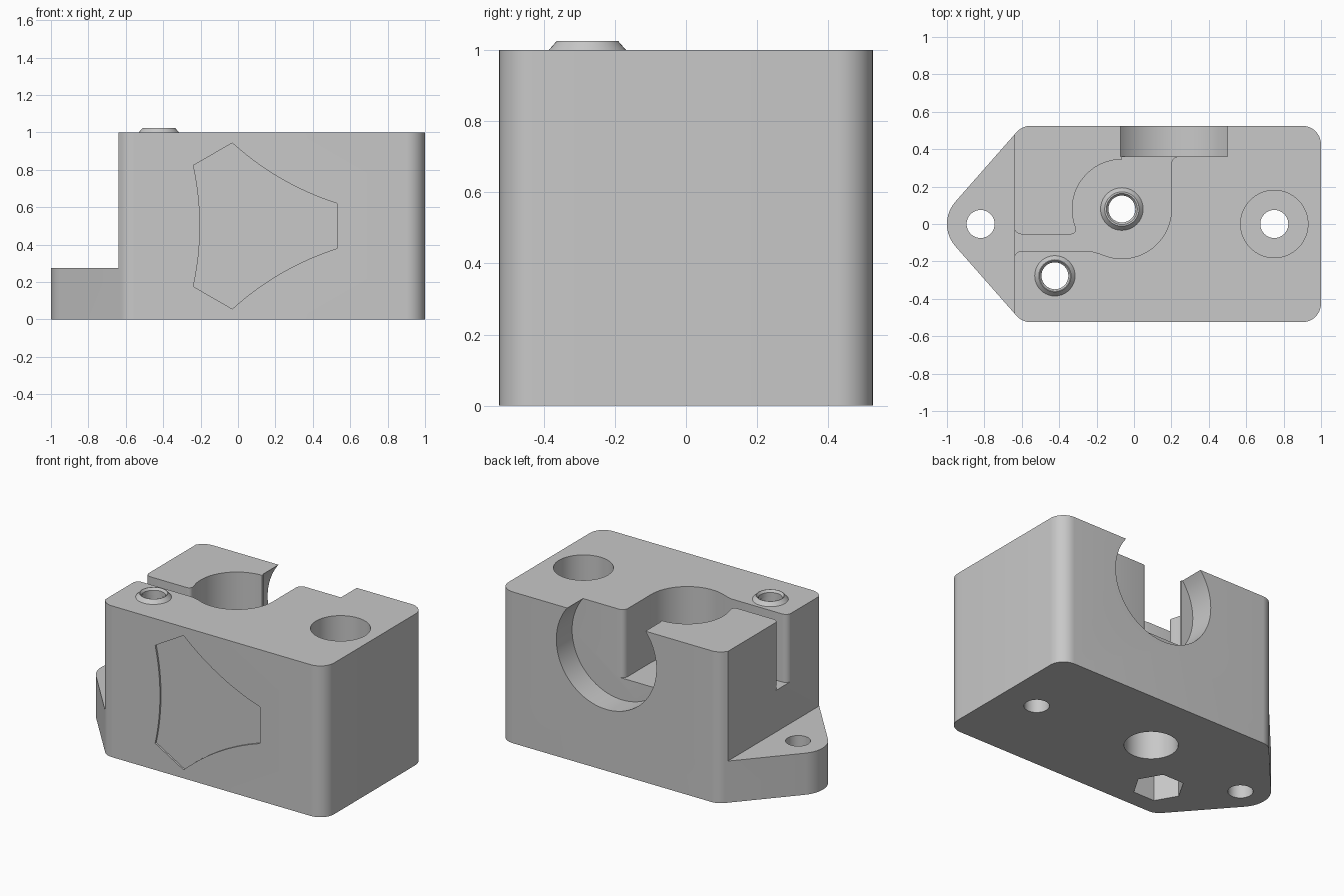
import bpy, bmesh
from math import sin, cos, pi, radians, tan
from mathutils import Matrix, Vector

if "Cube" in bpy.data.objects:
    bpy.data.objects.remove(bpy.data.objects["Cube"])

grey = bpy.data.materials.new("light_grey_plastic")
grey.use_nodes = True
grey.diffuse_color = (0.58, 0.58, 0.58, 1)
grey.node_tree.nodes["Principled BSDF"].inputs["Base Color"].default_value = (0.58, 0.58, 0.58, 1)


def arc(cx, cy, r, a0=0, a1=360, n=64):
    """Points along an arc; a full turn leaves out the repeated last point."""
    count = n if a1 - a0 == 360 else n + 1
    steps = [radians(a0 + (a1 - a0) * i / n) for i in range(count)]
    return [(cx + r * cos(a), cy + r * sin(a)) for a in steps]


def fillet(corners, n=10):
    """Closed outline from (x, y) or (x, y, radius) corners."""
    out = []
    for i, c in enumerate(corners):
        p = Vector(c[:2])
        if len(c) == 2:
            out.append(tuple(p))
            continue
        u = (Vector(corners[i - 1][:2]) - p).normalized()
        v = (Vector(corners[(i + 1) % len(corners)][:2]) - p).normalized()
        half = u.angle(v) / 2
        centre = p + (u + v).normalized() * (c[2] / sin(half))
        start = p + u * (c[2] / tan(half)) - centre
        end = p + v * (c[2] / tan(half)) - centre
        sweep = pi - 2 * half
        for k in range(n + 1):
            t = k / n
            d = (start * sin((1 - t) * sweep) + end * sin(t * sweep)) / sin(sweep)
            out.append(tuple(centre + d))
    return out


def finish(name, bm):
    bmesh.ops.recalc_face_normals(bm, faces=bm.faces)
    mesh = bpy.data.meshes.new(name)
    bm.to_mesh(mesh)
    bm.free()
    mesh.materials.append(grey)
    ob = bpy.data.objects.new(name, mesh)
    bpy.context.collection.objects.link(ob)
    return ob


def prism(name, outline, lo, hi, axis="z"):
    """Extrude an outline along z, or an x-z outline along y."""
    bm = bmesh.new()
    place = (lambda a, b, h: (a, b, h)) if axis == "z" else (lambda a, b, h: (a, h, b))
    low = [bm.verts.new(place(a, b, lo)) for a, b in outline]
    high = [bm.verts.new(place(a, b, hi)) for a, b in outline]
    bm.faces.new(low)
    bm.faces.new(high)
    for i in range(len(low)):
        bm.faces.new((low[i - 1], low[i], high[i], high[i - 1]))
    return finish(name, bm)


def activate(ob):
    bpy.ops.object.select_all(action="DESELECT")
    ob.select_set(True)
    bpy.context.view_layer.objects.active = ob


def volume(mesh):
    bm = bmesh.new()
    bm.from_mesh(mesh)
    result = bm.calc_volume()
    bm.free()
    return result


def cut(target, outline, lo, hi, axis="z"):
    """Subtract a prism, trying the next solver if one loses the solid."""
    tool = prism("cutter", outline, lo, hi, axis)
    tool.hide_render = True
    before = target.data.copy()
    activate(target)
    for solver in ("EXACT", "MANIFOLD", "FLOAT"):
        mod = target.modifiers.new("cut", "BOOLEAN")
        mod.operation, mod.solver, mod.object = "DIFFERENCE", solver, tool
        bpy.ops.object.modifier_apply(modifier=mod.name)
        if 0.5 * volume(before) < volume(target.data) < volume(before):
            break
        target.data = before.copy()
    bpy.data.objects.remove(tool)


# Block with a pointed mounting flange
footprint = fillet([(1, -0.525, 0.1), (1, 0.525, 0.1), (-0.598, 0.525, 0.1),
                    (-1.06, 0, 0.18), (-0.598, -0.525, 0.1)])
body = prism("clamp_body", footprint, 0, 1)
cut(body, [(-1.2, -0.7), (-0.64, -0.7), (-0.64, 0.7), (-1.2, 0.7)], 0.275, 1.2)

# Round recess in the back wall
cut(body, arc(0.215, 0.772, 0.366, n=80), 0.36, 0.7, "y")

# Round pocket with its side channel and back slot
FLOOR = 0.55
px, py = -0.065, 0.08
pocket = fillet(
    [(-0.75, -0.25), (-0.641, -0.25), (-0.641, -0.145, 0.04), (-0.23, -0.145)]
    + arc(px, py, 0.265, 245, 360, 32)
    + [(0.2, 0.361, 0.04), (0.25, 0.361), (0.25, 0.45), (-0.066, 0.45)]
    + arc(px, py, 0.265, 90, 200, 32)
    + [(-0.305, -0.055, 0.025), (-0.641, -0.055, 0.04), (-0.641, 0.05), (-0.75, 0.05)])
cut(body, pocket, FLOOR, 1.2)

# Screw holes, counterbores and the hexagonal nut trap
bx, by = -0.42, -0.275
for x, y in ((-0.82, 0), (0.75, 0), (px, py), (bx, by)):
    cut(body, arc(x, y, 0.075, n=40), -0.2, 1.2)
cut(body, arc(0.75, 0, 0.18), 0.275, 1.2)
cut(body, arc(px, py, 0.16), -0.2, 0.3)
cut(body, arc(bx, by, 0.155, n=6), -0.2, 0.25)

# Shallow three-sided panel with hollow sides on the front
panel = []
for k in range(3):
    turn = Matrix.Rotation(radians(120 * k), 2)
    a = Vector((0.443, 0.12))
    b = Matrix.Rotation(radians(120), 2) @ Vector((0.443, -0.12))
    inward = -(a + b).normalized()
    side = [Vector((0.443, -0.12))]
    for i in range(12):
        t = i / 12
        side.append(a.lerp(b, t) + inward * 0.14 * t * (1 - t))
    panel += [tuple(turn @ p + Vector((0.087, 0.5))) for p in side]
cut(body, panel, -0.7, -0.513, "y")


# Raised tapered collars round the two clamp screw holes
def collar(name, x, y, z, outer):
    profile = [(0.072, -0.02), (outer, -0.02), (outer, 0), (outer - 0.022, 0.025),
               (0.083, 0.025), (0.072, 0.01)]
    bm = bmesh.new()
    rings = [[bm.verts.new((u, v, z + h)) for u, v in arc(x, y, r, n=40)] for r, h in profile]
    for j in range(len(rings)):
        lower, upper = rings[j - 1], rings[j]
        for i in range(len(lower)):
            bm.faces.new((lower[i - 1], lower[i], upper[i], upper[i - 1]))
    return finish(name, bm)


parts = [body, collar("pocket_collar", px, py, FLOOR, 0.114),
         collar("top_collar", bx - 0.003, by - 0.002, 1, 0.108)]
for ob in parts:
    activate(ob)
    bpy.ops.object.shade_smooth_by_angle(angle=radians(30))
